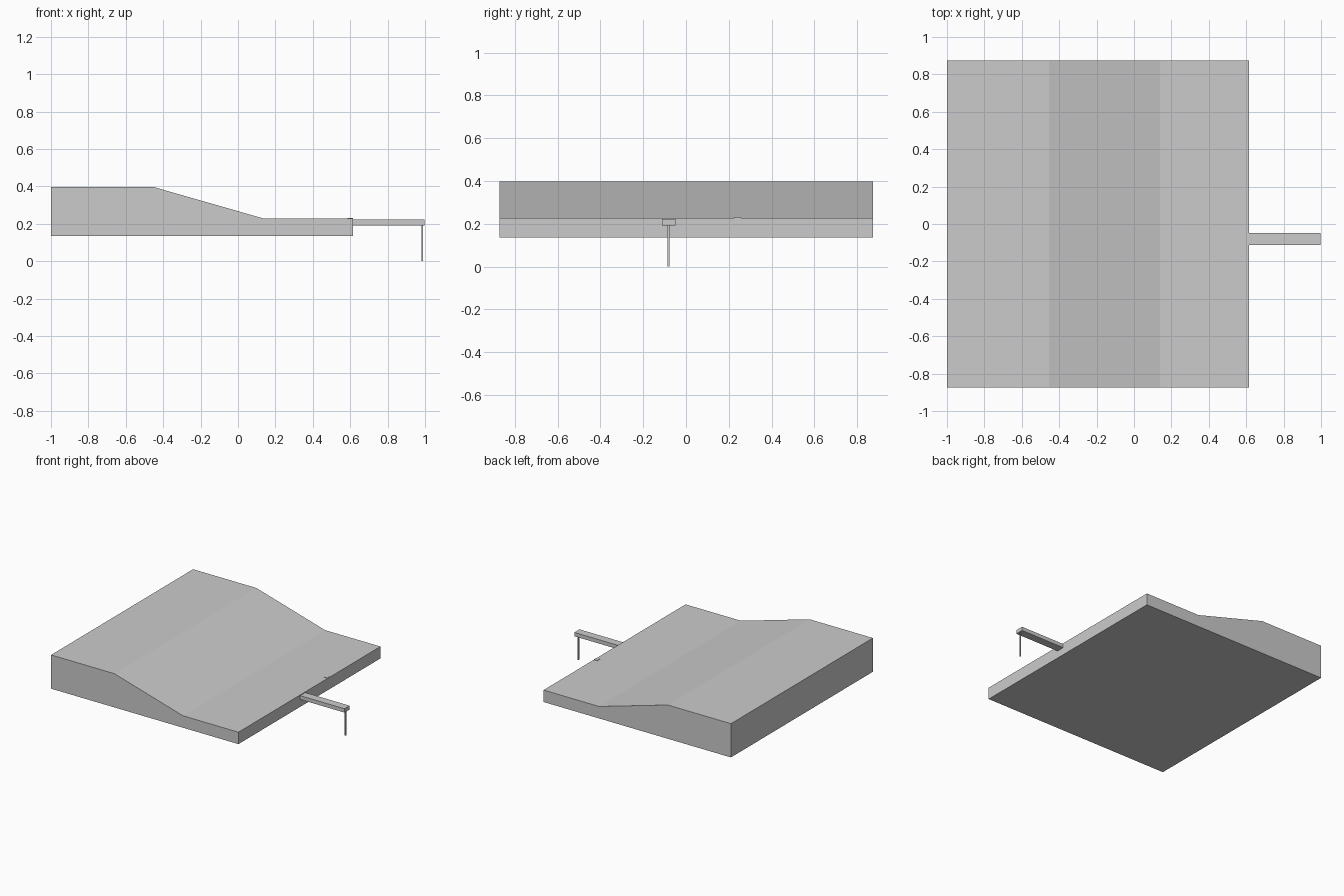
import bpy, bmesh
from mathutils import Vector

if "Cube" in bpy.data.objects:
    bpy.data.objects.remove(bpy.data.objects["Cube"])


def extrude_profile(name, points, y0, y1):
    """Extrude an x-z outline along y."""
    bm = bmesh.new()
    face = bm.faces.new([bm.verts.new((x, y0, z)) for x, z in points])
    ext = bmesh.ops.extrude_face_region(bm, geom=[face])
    verts = [v for v in ext["geom"] if isinstance(v, bmesh.types.BMVert)]
    bmesh.ops.translate(bm, verts=verts, vec=Vector((0, y1 - y0, 0)))
    bmesh.ops.recalc_face_normals(bm, faces=bm.faces)
    mesh = bpy.data.meshes.new(name)
    bm.to_mesh(mesh)
    bm.free()
    obj = bpy.data.objects.new(name, mesh)
    bpy.context.collection.objects.link(obj)
    return obj


def box(name, x0, x1, y0, y1, z0, z1):
    return extrude_profile(name, [(x0, z0), (x1, z0), (x1, z1), (x0, z1)], y0, y1)


# Sloping bank
extrude_profile("terrain_bank", [(-1, 0.135), (0.615, 0.135), (0.615, 0.228),
                                 (0.138, 0.228), (-0.455, 0.398), (-1, 0.398)],
                -0.873, 0.875)

# Jetty deck and its single support post
box("jetty_deck", 0.615, 0.997, -0.112, -0.049, 0.192, 0.222)
box("jetty_post", 0.981, 0.989, -0.087, -0.078, 0.0, 0.192)

# Tiny raised plate at the bank edge
box("edge_plate", 0.585, 0.614, 0.225, 0.257, 0.227, 0.231)
